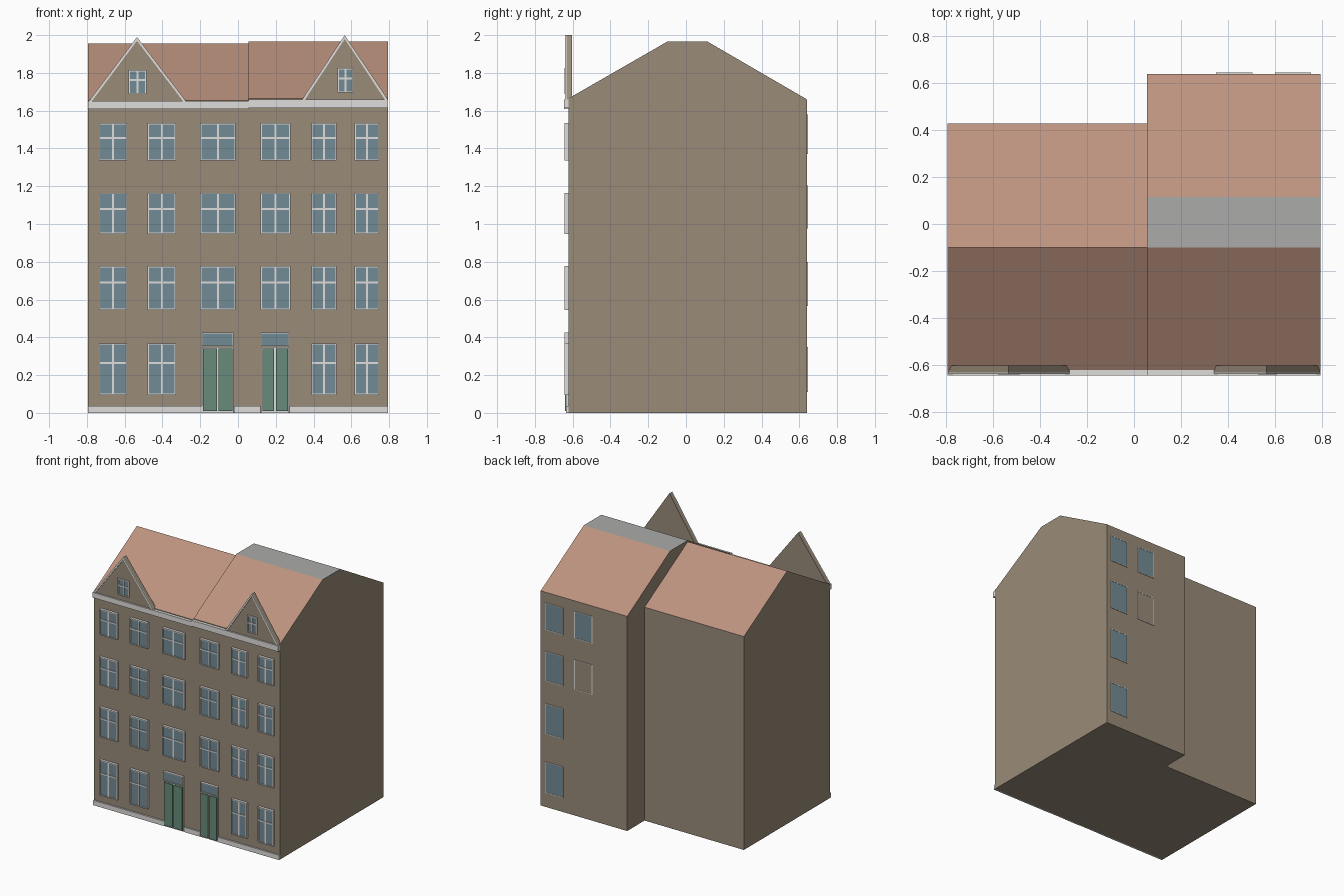
import bpy, bmesh
from mathutils import Matrix, Vector

if "Cube" in bpy.data.objects:
    bpy.data.objects.remove(bpy.data.objects["Cube"], do_unlink=True)


def material(name, r, g, b):
    m = bpy.data.materials.new(name)
    m.use_nodes = True
    m.diffuse_color = (r, g, b, 1)
    m.node_tree.nodes["Principled BSDF"].inputs["Base Color"].default_value = (r, g, b, 1)
    return m


WALL = material("brown render", .32, .26, .19)
ROOF = material("terracotta tile", .51, .29, .21)
FLAT = material("grey roof felt", .41, .41, .40)
TRIM = material("pale stone trim", .74, .73, .71)
GLASS = material("blue grey glass", .17, .26, .305)
GREEN = material("green door paint", .136, .26, .198)

WALL_Y, FRONT_Y = -0.622, -0.642


def finish(name, bm, *mats):
    bmesh.ops.recalc_face_normals(bm, faces=bm.faces)
    me = bpy.data.meshes.new(name)
    bm.to_mesh(me)
    bm.free()
    for m in mats:
        me.materials.append(m)
    ob = bpy.data.objects.new(name, me)
    bpy.context.scene.collection.objects.link(ob)
    return ob


def add_box(bm, x0, x1, y0, y1, z0, z1):
    centre = Matrix.Translation(((x0 + x1) / 2, (y0 + y1) / 2, (z0 + z1) / 2))
    size = Matrix.Diagonal((abs(x1 - x0), abs(y1 - y0), z1 - z0, 1))
    bmesh.ops.create_cube(bm, size=1, matrix=centre @ size)


def add_prism(bm, points, offset):
    """Extrude a flat outline of 3D points along an offset."""
    face = bm.faces.new([bm.verts.new(p) for p in points])
    new = bmesh.ops.extrude_face_region(bm, geom=[face])["geom"]
    verts = [v for v in new if isinstance(v, bmesh.types.BMVert)]
    bmesh.ops.translate(bm, verts=verts, vec=Vector(offset))
    if face.is_valid and len(face.link_loops_safe if hasattr(face, "link_loops_safe") else face.verts) == 0:
        bm.faces.remove(face)


def add_frame(bm, x0, x1, y0, y1, z0, z1, w=.007):
    add_box(bm, x0, x0 + w, y0, y1, z0, z1)
    add_box(bm, x1 - w, x1, y0, y1, z0, z1)
    add_box(bm, x0 + w, x1 - w, y0, y1, z0, z0 + w)
    add_box(bm, x0 + w, x1 - w, y0, y1, z1 - w, z1)


# House blocks: side profile swept along x, roof coloured by slope
def house_block(name, x0, x1, profile):
    bm = bmesh.new()
    add_prism(bm, [(x0, y, z) for y, z in profile], (x1 - x0, 0, 0))
    ob = finish(name, bm, WALL, ROOF, FLAT)
    for p in ob.data.polygons:
        p.material_index = 2 if p.normal.z > .99 else 1 if p.normal.z > .3 else 0


house_block("left_house", .055, .795,
            [(WALL_Y, 0), (WALL_Y, 1.665), (-.1, 1.965), (.115, 1.965), (.64, 1.66), (.64, 0)])
house_block("right_house", -.795, .055,
            [(WALL_Y, 0), (WALL_Y, 1.655), (-.1, 1.955), (.428, 1.65), (.428, 0)])

# Cornice and plinth
bm = bmesh.new()
add_box(bm, -.795, .055, -.645, WALL_Y, 1.61, 1.65)
add_box(bm, .055, .795, -.645, WALL_Y, 1.615, 1.66)
finish("cornice", bm, TRIM)
bm = bmesh.new()
for a, b in ((-.795, -.19), (-.02, .12), (.272, .795)):
    add_box(bm, a, b, -.634, WALL_Y, 0, .037)
finish("plinth", bm, TRIM)

# Front gables with sloping trim
gables = {"right": (-.79, -.535, -.275, 1.65, 1.99), "left": (.34, .565, .793, 1.66, 2.0)}
for side, (l, a, r, z0, z1) in gables.items():
    bm = bmesh.new()
    add_prism(bm, [(l, -.633, z0), (a, -.633, z1), (r, -.633, z0)], (0, .03, 0))
    finish(side + "_gable", bm, WALL)
    bm = bmesh.new()
    for end, s in ((l, 1), (r, -1)):
        add_prism(bm, [(end, -.64, z0), (a, -.64, z1), (a, -.64, z1 - .021),
                       (end + s * .016, -.64, z0)], (0, .007, 0))
    finish(side + "_gable_trim", bm, TRIM)

# Front windows: (x range) columns and (bottom, top, crossbar) rows
columns = [(-.737, -.587), (-.478, -.328), (-.2, -.012), (.12, .278), (.388, .522), (.617, .747)]
rows = [(.095, .368, .265), (.545, .777, .69), (.947, 1.165, 1.08), (1.335, 1.535, 1.455)]
windows = [(c, r) for i, r in enumerate(rows) for j, c in enumerate(columns)
           if i > 0 or j not in (2, 3)]
windows += [((-.58, -.485), (1.687, 1.815, 1.762)), ((.528, .61), (1.695, 1.825, 1.77))]
frames, bars, panes = bmesh.new(), bmesh.new(), bmesh.new()
for (x0, x1), (z0, z1, zc) in windows:
    mid = (x0 + x1) / 2
    add_frame(frames, x0, x1, FRONT_Y, WALL_Y, z0, z1)
    add_box(panes, x0 + .003, x1 - .003, -.636, WALL_Y, z0 + .003, z1 - .003)
    add_box(bars, mid - .005, mid + .005, -.64, -.63, z0, z1)
    add_box(bars, x0, x1, -.641, -.63, zc - .005, zc + .005)
finish("front_window_frames", frames, TRIM)
finish("front_window_bars", bars, TRIM)
finish("front_window_panes", panes, GLASS)

# Double doors with transom lights
frames, leaves, lights = bmesh.new(), bmesh.new(), bmesh.new()
for x0, x1 in ((-.19, -.025), (.123, .27)):
    mid = (x0 + x1) / 2
    add_box(frames, x0, x1, -.632, WALL_Y, 0, .35)
    for a, b in ((x0 + .006, mid - .005), (mid + .005, x1 - .004)):
        add_box(leaves, a, b, -.64, -.63, .01, .342)
    add_frame(frames, x0, x1, FRONT_Y, WALL_Y, .353, .425, .005)
    add_box(lights, x0 + .003, x1 - .003, -.637, WALL_Y, .356, .422)
finish("door_frames", frames, TRIM)
finish("door_leaves", leaves, GREEN)
finish("door_transoms", lights, GLASS)

# Back windows, one of them walled up
frames, panes, blind = bmesh.new(), bmesh.new(), bmesh.new()
back_rows = [(.11, .35), (.565, .8), (.975, 1.205), (1.37, 1.58)]
back = [((.6, .755), r) for r in back_rows] + [((.35, .505), r) for r in back_rows[2:]]
for (x0, x1), (z0, z1) in back:
    walled = x0 < .5 and z1 < 1.5
    add_frame(frames, x0, x1, .638, .645, z0, z1, .005)
    add_box(blind if walled else panes, x0 + .003, x1 - .003, .638, .643, z0 + .003, z1 - .003)
finish("back_window_frames", frames, TRIM)
finish("back_window_panes", panes, GLASS)
finish("walled_up_window", blind, WALL)
